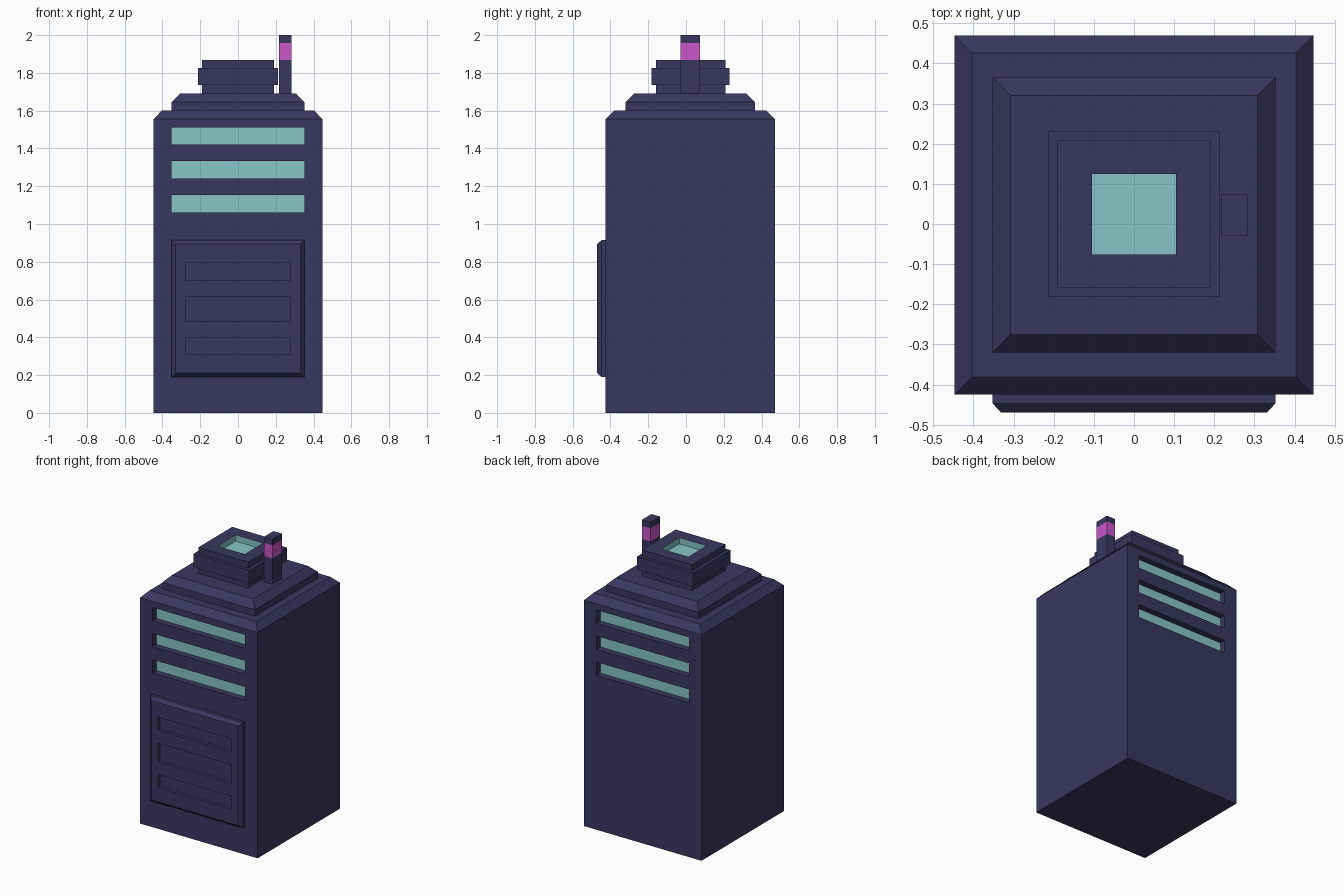
import bpy
import bmesh
from math import radians
from mathutils import Matrix

if "Cube" in bpy.data.objects:
    bpy.data.objects.remove(bpy.data.objects["Cube"])


def material(name, rgb):
    m = bpy.data.materials.new(name)
    m.diffuse_color = (*rgb, 1)
    m.use_nodes = True
    m.node_tree.nodes["Principled BSDF"].inputs["Base Color"].default_value = m.diffuse_color
    return m


PALETTE = [material("navy", (0.042, 0.039, 0.115)),
           material("teal", (0.246, 0.558, 0.571)),
           material("magenta", (0.6, 0.09, 0.585))]
NAVY, TEAL, MAGENTA = range(3)
CY = 0.0225  # centre of the cabinet in y


def loft(name, rings, loc=(0, 0, 0), tilt=0, paint=None):
    """Stack rectangles (half x, half y, height); paint maps section -> colour.
    Section 0 is the first cap, then each band, then the last cap."""
    paint = paint or {}
    bm = bmesh.new()
    loops = [[bm.verts.new((sx * hx, sy * hy, z))
              for sx, sy in ((-1, -1), (1, -1), (1, 1), (-1, 1))]
             for hx, hy, z in rings]
    bm.faces.new(loops[0][::-1]).material_index = paint.get(0, NAVY)
    for n, (a, b) in enumerate(zip(loops, loops[1:]), 1):
        for i in range(4):
            j = (i + 1) % 4
            bm.faces.new((a[i], a[j], b[j], b[i])).material_index = paint.get(n, NAVY)
    bm.faces.new(loops[-1]).material_index = paint.get(len(loops), NAVY)
    bmesh.ops.recalc_face_normals(bm, faces=bm.faces)
    bm.transform(Matrix.Translation(loc) @ Matrix.Rotation(radians(tilt), 4, 'X'))
    mesh = bpy.data.meshes.new(name)
    bm.to_mesh(mesh)
    bm.free()
    for m in PALETTE:
        mesh.materials.append(m)
    obj = bpy.data.objects.new(name, mesh)
    bpy.context.collection.objects.link(obj)
    return obj


def carve(obj, cutters):
    """Subtract each cutter, keeping its face colours, then discard it."""
    bpy.context.view_layer.objects.active = obj
    for c in cutters:
        c.hide_render = True
        mod = obj.modifiers.new("slot", 'BOOLEAN')
        mod.operation = 'DIFFERENCE'
        mod.solver = 'EXACT'
        mod.material_mode = 'INDEX'
        mod.object = c
        bpy.ops.object.modifier_apply(modifier=mod.name)
        bpy.data.objects.remove(c)


# Cabinet with chamfered top, light slots front and back
body = loft("cabinet", [(0.447, 0.4475, 0), (0.447, 0.4475, 1.555),
                        (0.404, 0.404, 1.60)], (0, CY, 0))
slots = []
for z in (1.1075, 1.2875, 1.466):
    for tilt in (90, -90):
        slots.append(loft("slot_cutter", [(0.352, 0.046, 0.404), (0.352, 0.046, 0.6)],
                          (0, CY, z), tilt, {0: TEAL}))
carve(body, slots)

# Raised step on the roof
loft("roof_step", [(0.352, 0.3425, 1.60), (0.352, 0.3425, 1.645),
                   (0.308, 0.298, 1.69)], (0, CY, 0))

# Collared vent with a sunken glowing top
loft("roof_vent", [(0.19, 0.184, 1.69), (0.19, 0.184, 1.735),
                   (0.213, 0.206, 1.735), (0.213, 0.206, 1.825),
                   (0.19, 0.184, 1.825), (0.19, 0.184, 1.868),
                   (0.104, 0.1, 1.868), (0.104, 0.1, 1.825)],
     (0, 0.024, 0), 0, {7: TEAL, 8: TEAL})

# Antenna with a coloured band
loft("antenna", [(0.0325, 0.051, z) for z in (1.69, 1.868, 1.958, 2.0)],
     (0.2505, 0.022, 0), 0, {2: MAGENTA})

# Front access panel with three grooves
panel = loft("front_panel", [(0.352, 0.3625, 0.425), (0.352, 0.3625, 0.447),
                             (0.331, 0.3415, 0.47)], (0, 0, 0.5525), 90)
carve(panel, [loft("groove_cutter", [(0.279, h, 0.448), (0.279, h, 0.55)], (0, 0, z), 90)
              for z, h in ((0.354, 0.045), (0.551, 0.064), (0.749, 0.045))])
